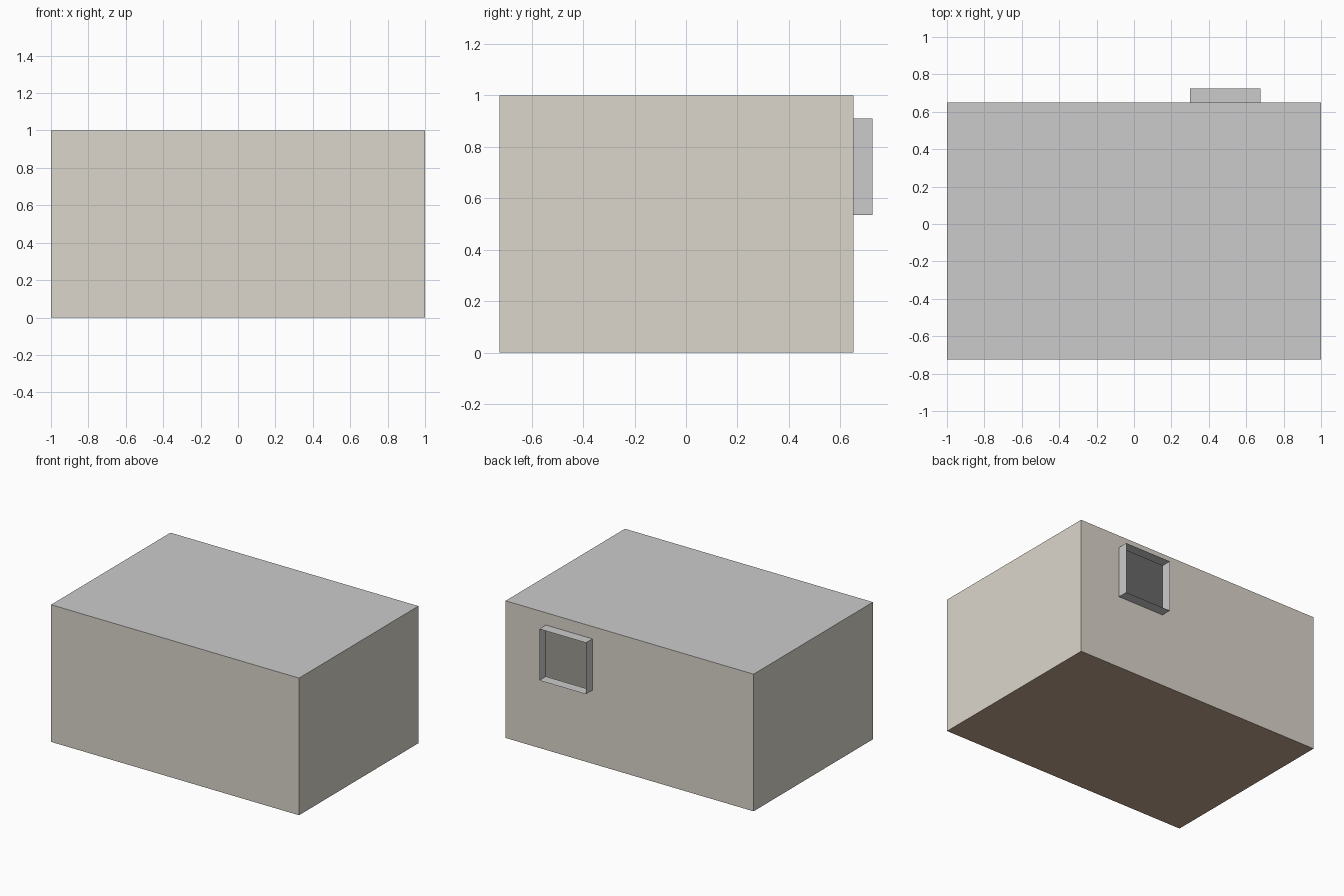
import bpy

if "Cube" in bpy.data.objects:
    bpy.data.objects.remove(bpy.data.objects["Cube"])

X, Y0, Y1, H = 1.0, -0.725, 0.65, 1.0          # room shell
WX0, WX1, WZ0, WZ1 = 0.30, 0.675, 0.535, 0.91  # window opening
OUT = 0.725                                    # outer edge of window reveal


def material(name, rgb):
    m = bpy.data.materials.new(name)
    m.diffuse_color = (*rgb, 1)
    m.use_nodes = True
    m.node_tree.nodes["Principled BSDF"].inputs["Base Color"].default_value = m.diffuse_color
    return m


def sheet(name, verts, faces, mat=None):
    me = bpy.data.meshes.new(name)
    me.from_pydata(verts, [], faces)
    ob = bpy.data.objects.new(name, me)
    bpy.context.collection.objects.link(ob)
    if mat:
        me.materials.append(mat)
    return ob


def slab(name, z, mat=None):
    return sheet(name, [(-X, Y0, z), (X, Y0, z), (X, Y1, z), (-X, Y1, z)],
                 [(0, 1, 2, 3)], mat)


def rect(x0, x1, z0, z1, y):
    return [(x0, y, z0), (x1, y, z0), (x1, y, z1), (x0, y, z1)]


wall_mat = material("wall_paint", (0.71, 0.67, 0.60))
floor_mat = material("floor_wood", (0.53, 0.38, 0.27))

# Floor and ceiling
slab("floor", 0, floor_mat)
slab("ceiling", H)

# Plain walls
sheet("front_wall", rect(-X, X, 0, H, Y0), [(0, 1, 2, 3)], wall_mat)
for name, x in (("left_wall", -X), ("right_wall", X)):
    sheet(name, [(x, Y0, 0), (x, Y1, 0), (x, Y1, H), (x, Y0, H)],
          [(0, 1, 2, 3) if x > 0 else (3, 2, 1, 0)], wall_mat)

# Back wall: ring of four faces around the window opening
hole = rect(WX0, WX1, WZ0, WZ1, Y1)
ring = [(i, i + 4, (i + 1) % 4 + 4, (i + 1) % 4) for i in range(4)]
sheet("back_wall", rect(-X, X, 0, H, Y1) + hole, ring, wall_mat)

# Window reveal: open sleeve standing out behind the wall
sheet("window_reveal", hole + rect(WX0, WX1, WZ0, WZ1, OUT), ring)
